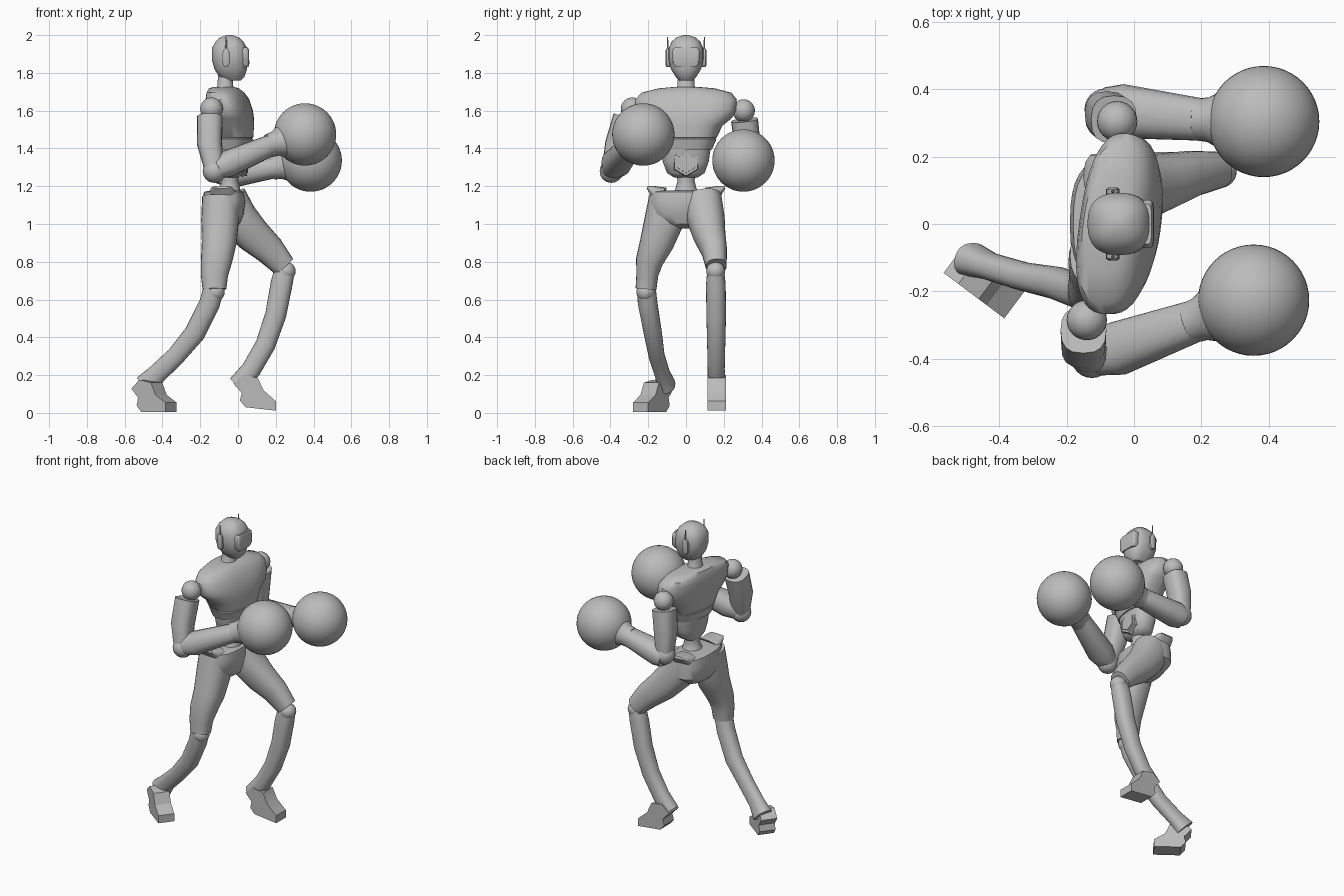
import bpy, bmesh, math
from mathutils import Vector, Matrix

cube = bpy.data.objects.get("Cube")
if cube:
    bpy.data.objects.remove(cube, do_unlink=True)

grey = bpy.data.materials.new("matte_grey")
grey.use_nodes = True
GREY = (0.5, 0.5, 0.5, 1)
grey.diffuse_color = GREY
grey.node_tree.nodes["Principled BSDF"].inputs["Base Color"].default_value = GREY


def finish(name, bm, angle=40):
    bmesh.ops.recalc_face_normals(bm, faces=bm.faces)
    mesh = bpy.data.meshes.new(name)
    bm.to_mesh(mesh)
    bm.free()
    mesh.materials.append(grey)
    ob = bpy.data.objects.new(name, mesh)
    bpy.context.collection.objects.link(ob)
    bpy.ops.object.select_all(action='DESELECT')
    ob.select_set(True)
    bpy.context.view_layer.objects.active = ob
    bpy.ops.object.shade_smooth_by_angle(angle=math.radians(angle))
    return ob


def skin(name, rings, sides=24, power=2.0, angle=40, turn=0.0):
    """Bridge superellipse rings, each given as centre, u axis, v axis."""
    bm = bmesh.new()
    loops = []
    for c, u, v in rings:
        loop = []
        for i in range(sides):
            a = math.tau * (i + turn) / sides
            ca, sa = math.cos(a), math.sin(a)
            p = c + u * math.copysign(abs(ca) ** (2 / power), ca)
            loop.append(bm.verts.new(p + v * math.copysign(abs(sa) ** (2 / power), sa)))
        loops.append(loop)
    for a, b in zip(loops, loops[1:]):
        for i in range(sides):
            j = (i + 1) % sides
            bm.faces.new((a[i], a[j], b[j], b[i]))
    bm.faces.new(loops[0])
    bm.faces.new(loops[-1])
    return finish(name, bm, angle)


def stack(name, levels, yaw=0, pivot=(-0.05, 0, 0), **kw):
    """Body piece from levels of z, half width, back x, front x."""
    rot = Matrix.Rotation(math.radians(yaw), 3, 'Z')
    piv = Vector(pivot)
    rings = []
    for z, w, xb, xf in levels:
        c = rot @ (Vector(((xb + xf) / 2, 0, z)) - piv) + piv
        rings.append((c, rot @ Vector(((xf - xb) / 2, 0, 0)), rot @ Vector((0, w, 0))))
    return skin(name, rings, **kw)


def tube(name, path, side=(0, 1, 0), **kw):
    """Limb from points and two radii: across the side axis and along it."""
    pts = [Vector(p) for p, _, _ in path]
    rings = []
    for i, (_, ru, rv) in enumerate(path):
        d = (pts[min(i + 1, len(pts) - 1)] - pts[max(i - 1, 0)]).normalized()
        u = Vector(side).cross(d).normalized()
        rings.append((pts[i], u * ru, d.cross(u) * rv))
    return skin(name, rings, **kw)


def ball(name, centre, r, seg=24):
    bm = bmesh.new()
    bmesh.ops.create_uvsphere(bm, u_segments=seg, v_segments=seg // 2, radius=r,
                              matrix=Matrix.Translation(centre))
    return finish(name, bm)


# Head with a boxy visor, neck and ear pieces
stack("head", [(1.76, .035, -.07, .015), (1.78, .055, -.10, .035), (1.82, .08, -.125, .048),
               (1.87, .092, -.138, .052), (1.93, .092, -.138, .048), (1.965, .076, -.12, .03),
               (1.988, .05, -.095, .005), (2.0, .015, -.06, -.03)], power=2.5, sides=32)
stack("visor", [(1.83, .055, .02, .055), (1.85, .07, .015, .06),
                (1.92, .072, .015, .058), (1.935, .06, .01, .052)], power=5, sides=32)
stack("neck", [(1.66, .09, -.14, .0), (1.70, .065, -.125, -.01), (1.73, .046, -.11, -.025),
               (1.79, .042, -.105, -.03)])
for tag, s in (("left", 1), ("right", -1)):
    tube(tag + "_ear_pad", [((-.063, s * .085, 1.88), .05, .02),
                            ((-.063, s * .103, 1.88), .05, .02),
                            ((-.063, s * .108, 1.88), .04, .013)],
         side=(1, 0, 0), sides=16, power=2.6)
    tube(tag + "_antenna", [((-.063, s * .097, 1.9), .006, .006),
                            ((-.063, s * .097, 1.99), .003, .003)], sides=6)

# Ribcage with a seam, belly, waist
stack("chest", [(1.725, .07, -.13, -.02), (1.718, .15, -.15, .0), (1.695, .24, -.158, .025),
                (1.66, .27, -.162, .05), (1.60, .268, -.16, .07), (1.56, .245, -.155, .077),
                (1.52, .195, -.15, .08), (1.457, .165, -.14, .077), (1.454, .159, -.135, .071),
                (1.45, .164, -.139, .076), (1.395, .14, -.125, .062)], yaw=-8, power=2.5, sides=40)
stack("belly", [(1.40, .132, -.118, .055), (1.33, .122, -.11, .045), (1.27, .10, -.10, .03),
                (1.245, .06, -.09, .0)], yaw=-4, power=2.5, sides=32)
for r, x, tag in ((.075, .047, "outer"), (.058, .053, "inner")):
    tube("belly_hexagon_" + tag, [((x - .03, 0, 1.325), r, r), ((x, 0, 1.325), r * .93, r * .93)],
         sides=6, angle=20, turn=.0)
stack("waist", [(1.28, .06, -.09, .01), (1.23, .045, -.085, .0), (1.19, .055, -.10, .01),
                (1.14, .08, -.12, .02)])

# Pelvis with raised hip corners
stack("pelvis", [(1.178, .12, -.14, .01), (1.17, .185, -.18, .03), (1.12, .192, -.19, .04),
                 (1.05, .19, -.19, .03), (1.0, .13, -.16, .01), (.975, .05, -.11, -.04)],
      power=2.6, sides=32)
for tag, s in (("left", 1), ("right", -1)):
    tube(tag + "_hip_corner", [((-.08, s * .13, 1.15), .075, .05), ((-.085, s * .185, 1.185), .06, .02),
                               ((-.085, s * .205, 1.195), .045, .007)], side=(0, 0, 1), power=2.5)

# Legs: thigh, knee, shin
tube("right_thigh", [((-.09, -.095, 1.14), .10, .10), ((-.095, -.115, 1.02), .10, .105),
                     ((-.10, -.155, .90), .092, .09), ((-.115, -.195, .80), .082, .072),
                     ((-.125, -.205, .73), .072, .058), ((-.125, -.212, .655), .063, .055)], power=2.3)
ball("right_knee", (-.12, -.213, .64), .05)
tube("right_shin", [((-.13, -.21, .655), .055, .05), ((-.15, -.203, .58), .055, .052),
                    ((-.23, -.175, .42), .055, .048), ((-.33, -.155, .30), .05, .042),
                    ((-.43, -.125, .205), .052, .04), ((-.485, -.105, .145), .065, .05)], power=2.3)
tube("left_thigh", [((-.06, .09, 1.13), .11, .10), ((.0, .105, 1.03), .105, .10),
                    ((.08, .125, .94), .095, .085), ((.17, .15, .86), .08, .068),
                    ((.245, .16, .775), .062, .055)], power=2.3)
ball("left_knee", (.255, .157, .75), .05)
tube("left_shin", [((.245, .157, .75), .055, .045), ((.23, .158, .68), .058, .052),
                   ((.20, .16, .52), .056, .052), ((.145, .16, .36), .053, .048),
                   ((.07, .16, .23), .052, .045), ((.0, .163, .145), .056, .048)], power=2.3)


def foot(name, ankle, heading, drop):
    """Low-poly shoe: side outline extruded across the foot."""
    outline = [(-.075, .0), (-.03, -.05), (-.04, -.09), (-.01, -.125), (.15, -.125 - drop),
               (.15, -.075 - drop), (.085, -.035), (.055, .03), (-.02, .045)]
    d = Vector(heading).normalized()
    across = Vector((-d.y, d.x, 0))
    bm = bmesh.new()
    verts = [bm.verts.new(Vector(ankle) + d * f + Vector((0, 0, h)) - across * .05) for f, h in outline]
    face = bm.faces.new(verts)
    side = bmesh.ops.extrude_face_region(bm, geom=[face])["geom"]
    bmesh.ops.translate(bm, vec=across * .1, verts=[g for g in side if isinstance(g, bmesh.types.BMVert)])
    finish(name, bm, 30)


foot("left_foot", (.05, .163, .155), (1, 0, 0), .018)
foot("right_foot", (-.475, -.15, .13), (.8, -.6, 0), .0)

# Arms: shoulder ball, sleeve, elbow, forearm, cuff and round glove
arms = {
    "right": ((-.14, -.285, 1.61), [(-.15, -.315, 1.565), (-.15, -.36, 1.42), (-.125, -.395, 1.28)],
              [(-.115, -.39, 1.29), (-.05, -.37, 1.32), (.18, -.288, 1.42)], (.355, -.226, 1.474)),
    "left": ((-.05, .305, 1.60), [(-.06, .31, 1.55), (-.08, .325, 1.42), (-.085, .34, 1.27)],
             [(-.095, .345, 1.245), (-.04, .335, 1.262), (.2, .31, 1.30)], (.385, .304, 1.336)),
}
for tag, (shoulder, upper, fore, glove) in arms.items():
    ball(tag + "_shoulder", shoulder, .06)
    tube(tag + "_upper_arm", [(p, r, r * 1.05) for p, r in zip(upper, (.068, .066, .05))],
         power=2.6, sides=16)
    ball(tag + "_elbow", upper[-1], .062)
    tube(tag + "_forearm", [(p, r, r * 1.12) for p, r in zip(fore, (.055, .072, .056))],
         power=2.3, sides=20)
    wrist, hand = Vector(fore[-1]), Vector(glove)
    tube(tag + "_cuff", [(wrist.lerp(hand, t), r, r) for t, r in
                         ((-.12, .05), (-.1, .062), (.1, .066), (.3, .085))])
    ball(tag + "_glove", glove, .165, 48)
